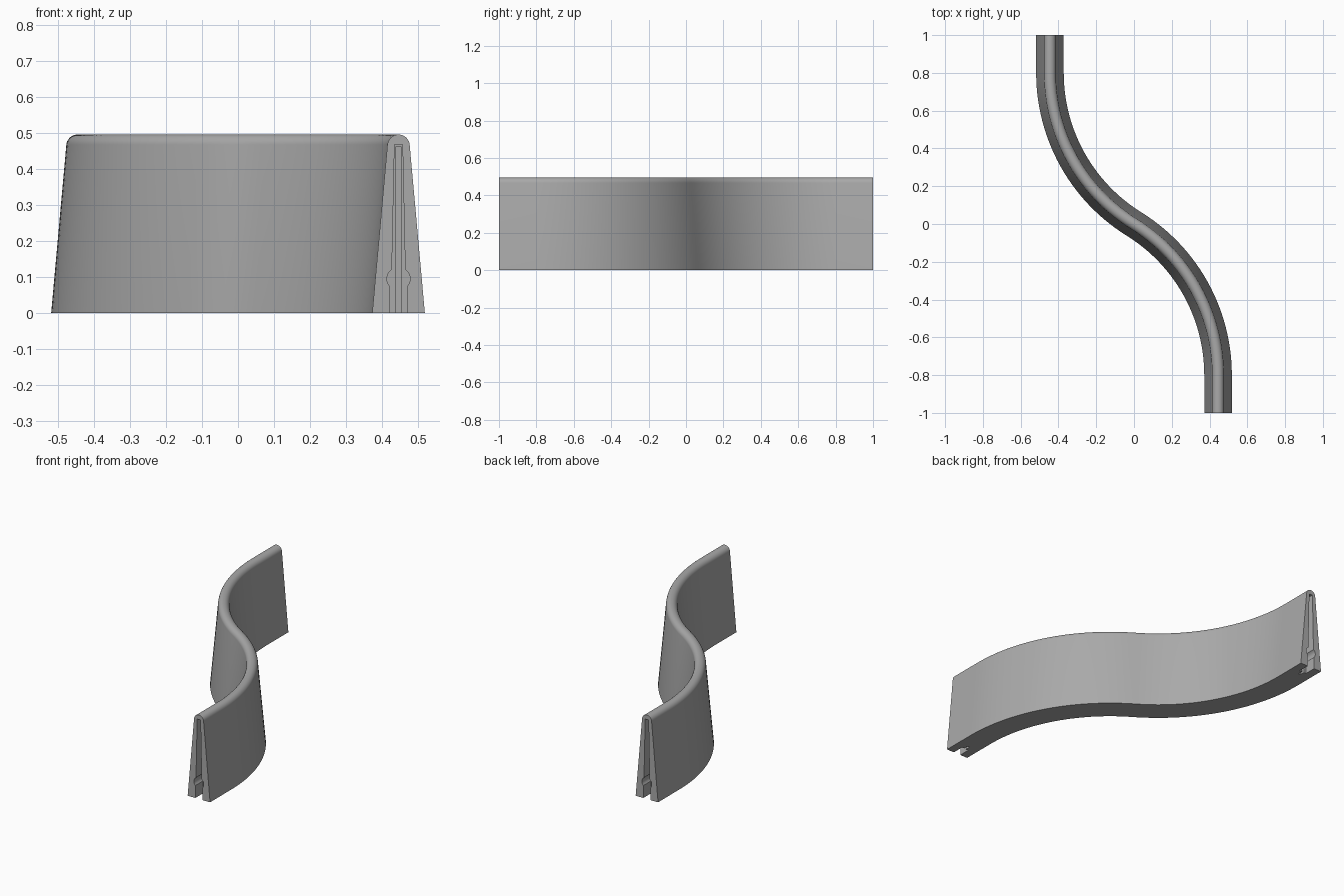
import bpy, bmesh, math
from mathutils import Vector

if "Cube" in bpy.data.objects:
    bpy.data.objects.remove(bpy.data.objects["Cube"])

grey = bpy.data.materials.new("plain grey")
grey.use_nodes = True
grey.diffuse_color = (0.4, 0.4, 0.4, 1)
grey.node_tree.nodes["Principled BSDF"].inputs["Base Color"].default_value = (0.4, 0.4, 0.4, 1)

END_X, BEND_Y = 0.445, 0.8
SLOT_DEPTH, GROOVE_DEPTH = 0.07, 0.1


def loft(name, rings):
    """Skin equal closed rings and cap both ends."""
    bm = bmesh.new()
    loops = [[bm.verts.new(p) for p in ring] for ring in rings]
    n = len(loops[0])
    for a, b in zip(loops, loops[1:]):
        for i in range(n):
            j = (i + 1) % n
            bm.faces.new((a[i], a[j], b[j], b[i]))
    bm.faces.new(loops[0])
    bm.faces.new(loops[-1])
    bmesh.ops.recalc_face_normals(bm, faces=bm.faces)
    mesh = bpy.data.meshes.new(name)
    bm.to_mesh(mesh)
    bm.free()
    mesh.materials.append(grey)
    obj = bpy.data.objects.new(name, mesh)
    bpy.context.collection.objects.link(obj)
    return obj


def mirrored(half):
    """Complete a right-hand outline with its left-hand copy."""
    return half + [(-x, z) for x, z in reversed(half)]


# S-shaped centre line: a straight end and an arc, turned about the middle
sweep = 2 * math.atan(END_X / BEND_Y)
radius = BEND_Y / math.sin(sweep)
path = [(Vector((END_X, -1, 0)), 0)]
STEPS = 28
for i in range(STEPS + 1):
    a = sweep * i / STEPS
    path.append((Vector((END_X - radius * (1 - math.cos(a)),
                         -BEND_Y + radius * math.sin(a), 0)), a))
path += [(-p, a) for p, a in reversed(path[:-1])]

# Tapered wall section with a rounded top
TOP_R, TOP_Z = 0.031, 0.464
wall_half = [(0.073, 0)]
for i in range(9):
    a = math.radians(5 + 80 * i / 8)
    wall_half.append((TOP_R * math.cos(a), TOP_Z + TOP_R * math.sin(a)))
section = mirrored(wall_half)
wall = loft("curved_wall", [
    [p + Vector((x * math.cos(a), x * math.sin(a), z)) for x, z in section]
    for p, a in path])

# Connector slot outline: foot, round lobe and tapering slit
lobe = [(0.032 * math.cos(a), 0.095 + 0.032 * math.sin(a))
        for a in [math.radians(-44 + 98 * i / 12) for i in range(13)]]
slot = mirrored([(0.023, -0.05)] + lobe + [(0.018, 0.14), (0.011, 0.468)])
groove = mirrored([(0.007, -0.06), (0.007, 0.462)])

# Cut the slot and its deeper groove into both ends
for side in (-1, 1):
    for label, outline, depth in (("slot", slot, SLOT_DEPTH), ("groove", groove, GROOVE_DEPTH)):
        cutter = loft(label + "_cutter", [
            [Vector((-side * END_X + x, side * y, z)) for x, z in outline]
            for y in (1 - depth, 1.05)])
        cutter.hide_render = True
        mod = wall.modifiers.new(label, "BOOLEAN")
        mod.operation = "DIFFERENCE"
        mod.solver = "EXACT"
        mod.object = cutter
        bpy.context.view_layer.objects.active = wall
        bpy.ops.object.modifier_apply(modifier=mod.name)
        bpy.data.objects.remove(cutter)

# Smooth the sweep while keeping hard edges
bpy.ops.object.select_all(action="DESELECT")
wall.select_set(True)
bpy.context.view_layer.objects.active = wall
bpy.ops.object.shade_smooth_by_angle(angle=math.radians(30))
